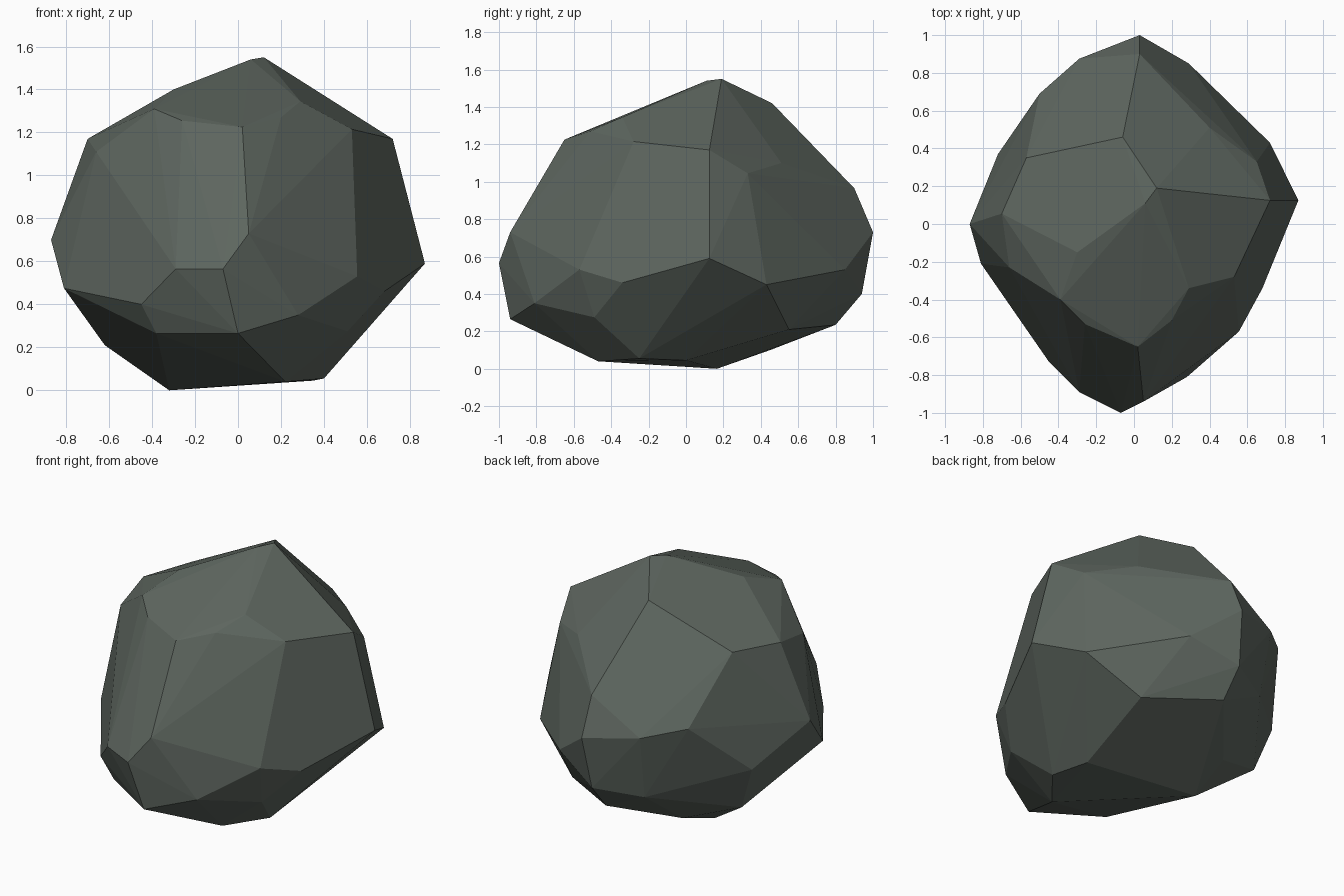
import bpy, bmesh

# Corner points of the faceted boulder, grouped by level (x, y, z)
crown = [
    (0.12, 0.19, 1.55), (0.06, 0.11, 1.54), (-0.30, -0.15, 1.40), (-0.39, -0.40, 1.31),
    (-0.26, -0.53, 1.255), (0.02, -0.65, 1.225), (0.20, -0.51, 1.27), (0.29, -0.34, 1.345),
    (0.53, -0.28, 1.215), (0.72, 0.125, 1.17), (0.65, 0.33, 1.045), (0.40, 0.51, 1.10),
    (-0.06, 0.46, 1.42), (-0.57, 0.35, 1.185), (-0.70, 0.055, 1.17), (-0.66, -0.23, 1.11),
]
waist = [
    (0.05, -0.94, 0.73), (-0.07, -1.00, 0.565), (-0.29, -0.89, 0.565), (-0.45, -0.73, 0.40),
    (-0.81, -0.21, 0.475), (-0.87, 0.0, 0.70), (-0.72, 0.37, 0.49), (-0.50, 0.69, 0.81),
    (-0.29, 0.875, 0.765), (0.03, 0.90, 0.965), (0.03, 1.00, 0.73), (0.29, 0.85, 0.53),
    (0.72, 0.43, 0.45), (0.87, 0.125, 0.59), (0.68, -0.34, 0.46), (0.555, -0.57, 0.53),
]
base = [
    (0.28, -0.81, 0.35), (0.0, -0.94, 0.265), (-0.38, -0.70, 0.265), (0.51, -0.49, 0.275),
    (0.22, -0.47, 0.04), (0.40, -0.25, 0.055), (0.35, 0.0, 0.045), (-0.32, 0.165, 0.0),
    (-0.62, 0.33, 0.21), (-0.29, 0.45, 0.10), (0.0, 0.80, 0.235), (0.0, 0.94, 0.40),
    (-0.27, 0.80, 0.36), (0.41, 0.55, 0.21),
]

# Chipped stone: hull around the three rings, flat faces
bm = bmesh.new()
for p in crown + waist + base:
    bm.verts.new(p)
bmesh.ops.convex_hull(bm, input=bm.verts[:])
loose = [v for v in bm.verts if not v.link_faces]
bmesh.ops.delete(bm, geom=loose, context='VERTS')
# Merge nearly coplanar triangles into broad facets
bmesh.ops.dissolve_limit(bm, angle_limit=0.035, verts=bm.verts[:], edges=bm.edges[:])
bmesh.ops.recalc_face_normals(bm, faces=bm.faces[:])
mesh = bpy.data.meshes.new("boulder")
bm.to_mesh(mesh)
bm.free()

stone = bpy.data.materials.new("grey green stone")
stone.diffuse_color = (0.11, 0.132, 0.114, 1.0)
mesh.materials.append(stone)
boulder = bpy.data.objects.new("boulder", mesh)
bpy.context.collection.objects.link(boulder)
